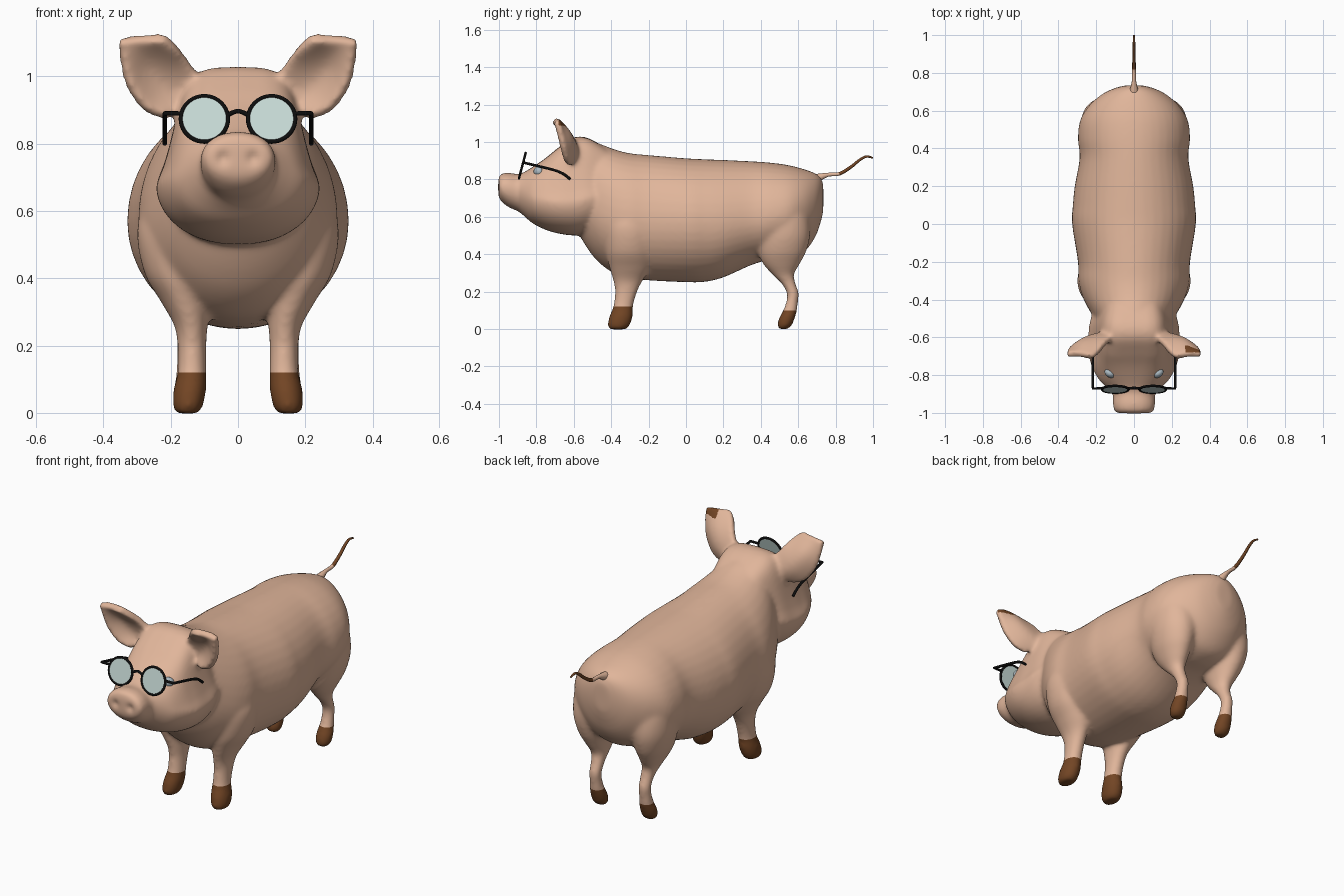
import bpy, bmesh, math
from mathutils import Vector, Matrix

if "Cube" in bpy.data.objects:
    bpy.data.objects.remove(bpy.data.objects["Cube"])

def material(name, rgb):
    m = bpy.data.materials.new(name)
    m.diffuse_color = (*rgb, 1)
    m.use_nodes = True
    m.node_tree.nodes["Principled BSDF"].inputs["Base Color"].default_value = m.diffuse_color
    return m

SKIN = material("skin pink", (0.75, 0.465, 0.325))
BROWN = material("hoof brown", (0.17, 0.06, 0.018))
BLACK = material("frame black", (0.004, 0.004, 0.004))
GLASS = material("lens pale green", (0.58, 0.71, 0.68))
EYE = material("eye grey", (0.42, 0.50, 0.55))

def add(name, mesh, *mats):
    ob = bpy.data.objects.new(name, mesh)
    bpy.context.collection.objects.link(ob)
    for m in mats:
        mesh.materials.append(m)
    return ob

def bake(ob):
    """Evaluate modifiers / curve bevel, remove the object, return the mesh."""
    dg = bpy.context.evaluated_depsgraph_get()
    dg.update()
    me = bpy.data.meshes.new_from_object(ob.evaluated_get(dg))
    bpy.data.objects.remove(ob)
    return me

def spline(rows, k=5):
    """Catmull-Rom interpolation of rows of numbers."""
    p = [Vector(r) for r in rows]
    p = [p[0]] + p + [p[-1]]
    out = []
    for i in range(1, len(p) - 2):
        a, b, c, d = p[i - 1:i + 3]
        for j in range(k):
            t = j / k
            out.append(0.5 * (2 * b + (c - a) * t + (2 * a - 5 * b + 4 * c - d) * t * t
                              + (3 * b - a - 3 * c + d) * t ** 3))
    return out + [p[-2]]

def loft(bm, rings):
    vs = [[bm.verts.new(p) for p in r] for r in rings]
    n = len(vs[0])
    for a, b in zip(vs, vs[1:]):
        for i in range(n):
            bm.faces.new((a[i], a[(i + 1) % n], b[(i + 1) % n], b[i]))
    bm.faces.new(vs[0])
    bm.faces.new(vs[-1])

ANG = [2 * math.pi * i / 40 for i in range(40)]

def trunk(bm, rows, head=False):
    """Rows: y, top z, bottom z, half width, z of widest point."""
    rings = []
    for y, top, bot, hw, zw in spline(rows):
        k = min(1, max(0, (y + .88) / .18)) if head else 0
        ring = []
        for a in ANG:
            c, s = math.cos(a), math.sin(a)
            power = (.9 - .33 * k * max(s, 0) ** .5) if head else 1
            w = math.copysign(abs(c) ** power, c)
            if s > 0:       # temples pinched in, crown broad
                w *= 1 - .14 * k * math.sin(math.pi * min(s, 1)) ** .7 if s < .999 else 1
            ring.append((hw * w, y, zw + s * ((top - zw) if s > 0 else (zw - bot))))
        rings.append(ring)
    loft(bm, rings)

def leg(bm, rows, side):
    """Rows: z, centre y, centre x, radius y, radius x."""
    loft(bm, [[(side * (x + rx * math.cos(a)), y + ry * math.sin(a), z) for a in ANG]
              for z, y, x, ry, rx in spline(rows)])

bm = bmesh.new()
# Torso
trunk(bm, [(-.58, .98, .52, .15, .72), (-.52, 1.0, .42, .195, .66), (-.46, .99, .35, .235, .62),
           (-.38, .96, .295, .275, .59), (-.30, .94, .272, .295, .58), (-.2, .93, .26, .297, .575),
           (0, .913, .25, .328, .57), (.1, .908, .252, .324, .57), (.2, .904, .276, .314, .57),
           (.35, .897, .342, .288, .59), (.45, .89, .37, .297, .6), (.55, .876, .38, .285, .62),
           (.63, .855, .41, .235, .65), (.69, .833, .49, .165, .67), (.72, .81, .57, .10, .69),
           (.734, .775, .63, .045, .70)])
# Head and snout
trunk(bm, [(-1.004, .80, .715, .08, .757), (-.99, .829, .685, .104, .757), (-.95, .836, .652, .113, .75),
           (-.90, .828, .63, .113, .735), (-.87, .837, .608, .14, .72), (-.82, .867, .565, .19, .70),
           (-.75, .915, .53, .226, .69), (-.68, .972, .51, .243, .68), (-.6, 1.025, .50, .243, .68),
           (-.52, 1.02, .51, .235, .70), (-.42, .96, .56, .2, .72)], True)
FRONT = [(-.002, -.365, .15, .045, .033), (.02, -.36, .149, .06, .045), (.07, -.347, .143, .063, .049),
         (.12, -.336, .137, .053, .043), (.2, -.32, .137, .06, .043), (.26, -.31, .14, .08, .05),
         (.33, -.30, .157, .11, .072), (.42, -.30, .18, .13, .10), (.55, -.30, .19, .13, .11),
         (.65, -.3, .18, .08, .08)]
HIND = [(0, .52, .15, .026, .03), (.02, .527, .15, .04, .041), (.06, .54, .15, .043, .044),
        (.1, .557, .15, .038, .037), (.15, .568, .15, .032, .032), (.19, .572, .15, .033, .032),
        (.24, .55, .15, .038, .035), (.29, .52, .155, .058, .043), (.35, .51, .165, .1, .065),
        (.42, .515, .172, .13, .09), (.52, .525, .172, .14, .11), (.65, .53, .165, .115, .105),
        (.75, .53, .15, .06, .06)]
# Ear sheet: rows from base to tip, each inner edge, middle, outer edge
EAR = [[(.11, -.60, .99), (.17, -.59, .93), (.205, -.63, .875)],
       [(.15, -.635, 1.05), (.23, -.605, .98), (.275, -.645, .90)],
       [(.19, -.685, 1.095), (.27, -.635, 1.045), (.333, -.667, .985)],
       [(.22, -.71, 1.117), (.29, -.695, 1.117), (.357, -.69, 1.112)]]
eb = bmesh.new()
cols = list(zip(*[spline(r, 6) for r in EAR]))
grid = [[eb.verts.new(p) for p in spline(c, 6)] for c in cols]
for a, b in zip(grid, grid[1:]):
    for i in range(len(a) - 1):
        eb.faces.new((a[i], a[i + 1], b[i + 1], b[i]))
me = bpy.data.meshes.new("ear")
eb.to_mesh(me)
ear = add("ear", me)
mod = ear.modifiers.new("thick", 'SOLIDIFY')
mod.thickness, mod.offset = .038, 0
ear_mesh = bake(ear)
for side in (1, -1):
    leg(bm, FRONT, side)
    leg(bm, HIND, side)
    bm.from_mesh(ear_mesh)
    ear_mesh.transform(Matrix.Scale(-1, 4, (1, 0, 0)))
bmesh.ops.recalc_face_normals(bm, faces=bm.faces)

# Fuse everything into one smooth skin
me = bpy.data.meshes.new("fused")
bm.to_mesh(me)
ob = add("fused", me)
mod = ob.modifiers.new("fuse", 'REMESH')
mod.mode, mod.voxel_size = 'VOXEL', .0095
mod = ob.modifiers.new("soften", 'SMOOTH')
mod.factor, mod.iterations = .5, 18
skin = bake(ob)

bm = bmesh.new()
bm.from_mesh(skin)
for z in (.10, .12):    # clean hoof edges
    bmesh.ops.bisect_plane(bm, geom=bm.verts[:] + bm.edges[:] + bm.faces[:],
                           plane_co=(0, 0, z), plane_no=(0, 0, 1))
for v in bm.verts:      # nostril dents
    if v.co.y < -.95:
        d = ((abs(v.co.x) - .045) / .018) ** 2 + ((v.co.z - .757) / .02) ** 2
        v.co.y += .011 * math.exp(-d)
bm.normal_update()
skin.materials.clear()
body = add("pig_body", skin, SKIN, BROWN)
for f in bm.faces:
    c = f.calc_center_median()
    hoof = c.z < (.12 if c.y < 0 else .10)
    ear_tip = c.z > 1.085 and c.x > .275 and f.normal.y > .1
    f.material_index = int(hoof or ear_tip)
    f.smooth = True
bm.to_mesh(skin)

def tube(name, pts, r, mat, closed=False, radii=None):
    cu = bpy.data.curves.new(name, 'CURVE')
    cu.dimensions, cu.bevel_depth, cu.bevel_resolution, cu.use_fill_caps = '3D', r, 3, True
    sp = cu.splines.new('POLY')
    sp.points.add(len(pts) - 1)
    for i, p in enumerate(pts):
        sp.points[i].co = (*p, 1)
        sp.points[i].radius = radii[i] if radii else 1
    sp.use_cyclic_u = closed
    me = bake(add(name, cu))
    me.materials.clear()
    me.shade_smooth()
    return add(name, me, mat)

# Tail, brown towards the tip
t = spline([(0, .66, .79, 3), (0, .71, .81, 2), (0, .76, .825, 1), (0, .82, .83, .9), (0, .88, .865, .8),
            (0, .93, .905, .7), (0, .965, .922, .6), (0, 1.0, .915, .4)], 6)
tail = tube("tail", [p[:3] for p in t], .011, SKIN, radii=[p[3] for p in t])
tail.data.materials.append(BROWN)
for f in tail.data.polygons:
    f.material_index = int(f.center.y > .82)

# Glasses
UP = Vector((0, .255, .967))
for side, word in ((1, "right"), (-1, "left")):
    c = Vector((side * .1, -.875, .874))
    tube("rim_" + word, [c + .07 * (Vector((math.cos(a), 0, 0)) + UP * math.sin(a)) for a in ANG],
         .0065, BLACK, True)
    bm = bmesh.new()
    bmesh.ops.create_cone(bm, cap_ends=True, segments=40, radius1=.069, radius2=.069, depth=.007)
    bm.transform(Matrix.Translation(c) @ Matrix.Rotation(math.radians(90 - 14.8), 4, 'X'))
    me = bpy.data.meshes.new("lens")
    bm.to_mesh(me)
    add("lens_" + word, me, GLASS)
    arm = spline([(side * .218, -.87, .89), (side * .218, -.79, .871), (side * .218, -.71, .851),
                  (side * .218, -.66, .832), (side * .218, -.618, .80)])
    tube("temple_arm_" + word, [(side * .168, -.87, .89)] + [p[:] for p in arm], .007, BLACK)
    # Eye
    bm = bmesh.new()
    bmesh.ops.create_uvsphere(bm, u_segments=20, v_segments=12, radius=1)
    bm.transform(Matrix.Translation((side * .128, -.79, .842)) @ Matrix.Rotation(side * .6, 4, 'Z')
                 @ Matrix.Diagonal((.03, .022, .026, 1)))
    me = bpy.data.meshes.new("eye")
    bm.to_mesh(me)
    me.shade_smooth()
    add("eye_" + word, me, EYE)
tube("bridge", [p[:] for p in spline([(-.032, -.872, .885), (0, -.868, .897), (.032, -.872, .885)])], .007, BLACK)
